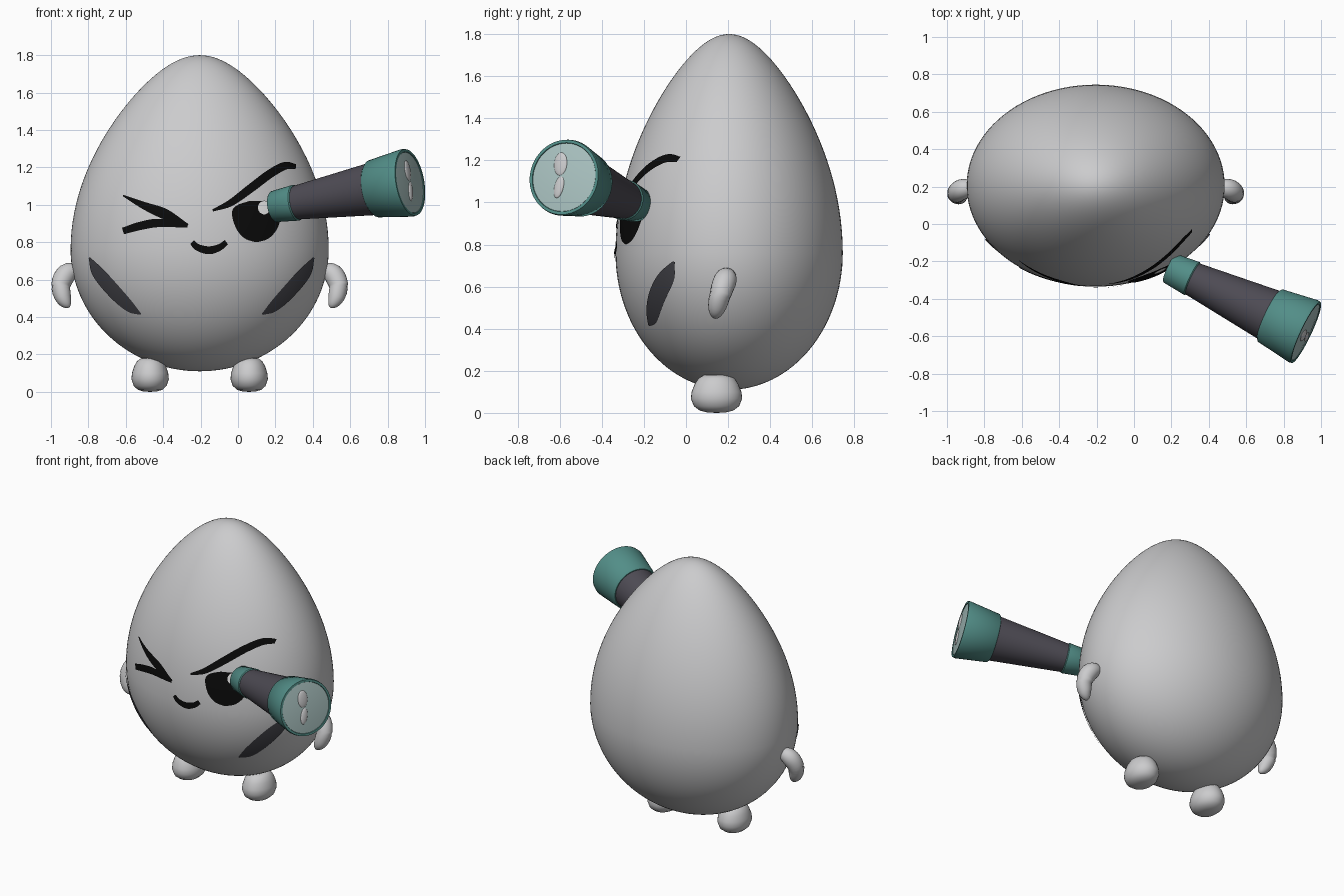
import bpy, bmesh
from math import sin, cos, pi, sqrt, radians
from mathutils import Vector, Matrix

cube = bpy.data.objects.get("Cube")
if cube:
    bpy.data.objects.remove(cube, do_unlink=True)


def material(name, *rgb):
    m = bpy.data.materials.new(name)
    m.use_nodes = True
    m.diffuse_color = (*rgb, 1)
    m.node_tree.nodes["Principled BSDF"].inputs["Base Color"].default_value = (*rgb, 1)
    return m


SHELL = material("shell grey", .6, .6, .61)
BLACK = material("ink black", .003, .003, .003)
MARK = material("cheek grey", .055, .055, .065)
TEAL = material("teal", .085, .27, .245)
DARK = material("dark barrel", .075, .07, .088)
GLASS = material("pale glass", .4, .54, .53)
WHITE = material("highlight white", .85, .85, .85)

# Egg body dimensions
CX, CY, RX, RY = -.205, .205, .69, .54
MID, UP, DOWN = .76, 1.04, .65


def finish(bm, name, mat, angle=40):
    mesh = bpy.data.meshes.new(name)
    bm.to_mesh(mesh)
    bm.free()
    mesh.materials.append(mat)
    ob = bpy.data.objects.new(name, mesh)
    bpy.context.collection.objects.link(ob)
    bpy.ops.object.select_all(action='DESELECT')
    ob.select_set(True)
    bpy.context.view_layer.objects.active = ob
    bpy.ops.object.shade_smooth_by_angle(angle=radians(angle))
    return ob


def loft(name, rings, mat):
    """Skin closed rings of points; rings of zero size become poles."""
    bm = bmesh.new()
    loops = [[bm.verts.new(p) for p in ring] for ring in rings]
    n = len(loops[0])
    for a, b in zip(loops, loops[1:]):
        for i in range(n):
            j = (i + 1) % n
            bm.faces.new((a[i], a[j], b[j], b[i]))
    bmesh.ops.remove_doubles(bm, verts=bm.verts, dist=1e-5)
    bmesh.ops.recalc_face_normals(bm, faces=bm.faces)
    return finish(bm, name, mat)


def lathe(name, profile, mat, matrix, n=48):
    """Spin (radius, height) points about the local z axis."""
    turns = [2 * pi * i / n for i in range(n)]
    return loft(name, [[matrix @ Vector((r * cos(a), r * sin(a), h)) for a in turns]
                       for r, h in profile], mat)


def spline(pts, t):
    """Catmull-Rom sample of any-dimensional points, t from 0 to 1."""
    pts = [Vector(p) for p in pts]
    s = t * (len(pts) - 1)
    i = min(int(s), len(pts) - 2)
    f = s - i
    b, c = pts[i], pts[i + 1]
    a = pts[i - 1] if i else b * 2 - c
    d = pts[i + 2] if i + 2 < len(pts) else c * 2 - b
    return (b * 2 + (c - a) * f + (a * 2 - b * 5 + c * 4 - d) * f ** 2
            + (b * 3 - a - c * 3 + d) * f ** 3) / 2


def egg_radius(z):
    s = max(-1, min(1, (z - MID) / (UP if z > MID else DOWN)))
    return sqrt(1 - s * s) * (1 - .27 * s * s if s > 0 else 1)


def on_egg(x, z, lift):
    """Point on the front of the egg, lifted slightly off the shell."""
    q = egg_radius(z) ** 2 - ((x - CX) / (RX * lift)) ** 2
    return Vector((x, CY - RY * lift * sqrt(max(q, 0)), z))


def stroke(name, pts, mat, lift=1.011, n=32, across=8):
    """Painted brush stroke from (x, z, half width) points, wrapped on the egg."""
    bm = bmesh.new()
    rows = []
    for i in range(n + 1):
        t = i / n
        p = spline(pts, t)
        d = spline(pts, min(1, t + .01)) - spline(pts, max(0, t - .01))
        side = Vector((-d[1], d[0])).normalized() * max(p[2], .001)
        row = []
        for k in range(across + 1):
            w = 2 * k / across - 1
            row.append(bm.verts.new(on_egg(p[0] + side[0] * w, p[1] + side[1] * w, lift)))
        rows.append(row)
    for a, b in zip(rows, rows[1:]):
        for k in range(across):
            f = bm.faces.new((a[k], a[k + 1], b[k + 1], b[k]))
            f.normal_update()
            if f.normal.y > 0:
                f.normal_flip()
    return finish(bm, name, mat, 180)


# Egg body
heights = [-pi / 2 + pi * i / 64 for i in range(65)]
zs = [MID + sin(a) * (UP if a > 0 else DOWN) for a in heights]
lathe("egg_body", [(egg_radius(z), z) for z in zs], SHELL,
      Matrix.Translation((CX, CY, 0)) @ Matrix.Diagonal((RX, RY, 1, 1)), 96)

# Feet and arms, mirrored about the egg
foot = [(0, 0), (.035, .002), (.065, .011), (.088, .032), (.1, .068), (.097, .1),
        (.085, .137), (.07, .164), (.05, .179), (0, .184)]
arm = [(.64, .2, .655, .05), (.71, .187, .632, .056), (.742, .165, .57, .052),
       (.73, .148, .505, .045), (.7, .137, .45, .034)]
for label, sx in (("right", -1), ("left", 1)):
    lathe(label + "_foot", foot, SHELL,
          Matrix.Translation((CX + sx * .265, .145, 0)) @ Matrix.Diagonal((1, 1.22, 1, 1)), 32)
    rings = []
    for i in range(25):
        t = (1 - cos(pi * i / 24)) / 2
        x, y, z, r = spline(arm, t)
        r *= sqrt(max(0, 1 - abs(2 * t - 1) ** 4))
        d = (spline(arm, min(1, t + .02)) - spline(arm, max(0, t - .02)))[:3]
        rot = Vector(d).to_track_quat('Z', 'Y')
        ring = [Vector((x, y, z)) + rot @ Vector((r * cos(a), r * sin(a), 0))
                for a in (2 * pi * k / 24 for k in range(24))]
        rings.append([Vector((CX + sx * p.x, p.y, p.z)) for p in ring])
    loft(label + "_arm", rings, SHELL)

# Face paint
stroke("raised_brow", [(-.135, .97, .006), (-.04, 1.01, .018), (.07, 1.09, .023),
                       (.17, 1.165, .023), (.25, 1.208, .021), (.31, 1.205, .012)], BLACK)
stroke("wink_upper", [(-.615, 1.05, .004), (-.5, .995, .02), (-.39, .95, .028),
                      (-.27, .888, .01)], BLACK)
stroke("wink_lower", [(-.615, .86, .018), (-.52, .888, .022), (-.42, .903, .022),
                      (-.27, .89, .012)], BLACK)
stroke("mouth", [(-.245, .8, .014), (-.215, .772, .018), (-.155, .757, .021),
                 (-.1, .772, .018), (-.062, .8, .014)], BLACK)
stroke("pupil", [(.1, .8, .004), (.1, .818, .06), (.1, .86, .102), (.1, .92, .127),
                 (.1, .97, .13), (.1, 1.0, .1), (.1, 1.02, .04)], BLACK)
stroke("pupil_highlight", [(.14, .948, .004), (.14, .96, .024), (.14, .985, .034),
                           (.14, 1.01, .024), (.14, 1.022, .004)], WHITE, 1.02)
cheek = [(.59, .718, .004), (.545, .64, .032), (.46, .54, .037), (.375, .455, .028),
         (.315, .415, .004)]
for label, sx, shift in (("right", -1, 0), ("left", 1, .02)):
    stroke(label + "_cheek_mark", [(CX + sx * x + shift, z, w) for x, z, w in cheek], MARK)

# Telescope, laid along an axis from the eye to the big lens
start, end = Vector((.19, -.235, .99)), Vector((.92, -.58, 1.12))
axis = end - start
L = axis.length
scope = Matrix.Translation(start) @ axis.to_track_quat('Z', 'Y').to_matrix().to_4x4()
lathe("eyepiece", [(0, 0), (.078, 0), (.084, .006), (.097, .165 * L), (.092, .172 * L),
                   (0, .172 * L)], TEAL, scope)
lathe("barrel", [(0, .16 * L), (.09, .16 * L), (.143, .75 * L), (0, .75 * L)], DARK, scope)
lathe("lens_hood", [(0, .73 * L), (.146, .73 * L), (.155, .74 * L), (.183, .98 * L),
                    (.18, L), (.166, L), (.162, .985 * L), (0, .985 * L)], TEAL, scope)
lathe("lens", [(.164, .986 * L), (.164, .996 * L), (.1, L + .004), (0, L + .007)], GLASS, scope)

# Glints on the lens
ball = [(cos(-pi / 2 + pi * i / 16), sin(-pi / 2 + pi * i / 16)) for i in range(17)]
for label, v, w, h, tilt in (("upper", .062, .034, .056, 0), ("lower", -.048, .024, .054, -.2)):
    lathe(label + "_lens_glint", ball, SHELL,
          scope @ Matrix.Translation((-.02, v, L + .004)) @ Matrix.Rotation(tilt, 4, 'Z')
          @ Matrix.Diagonal((w, h, .01, 1)), 24)
